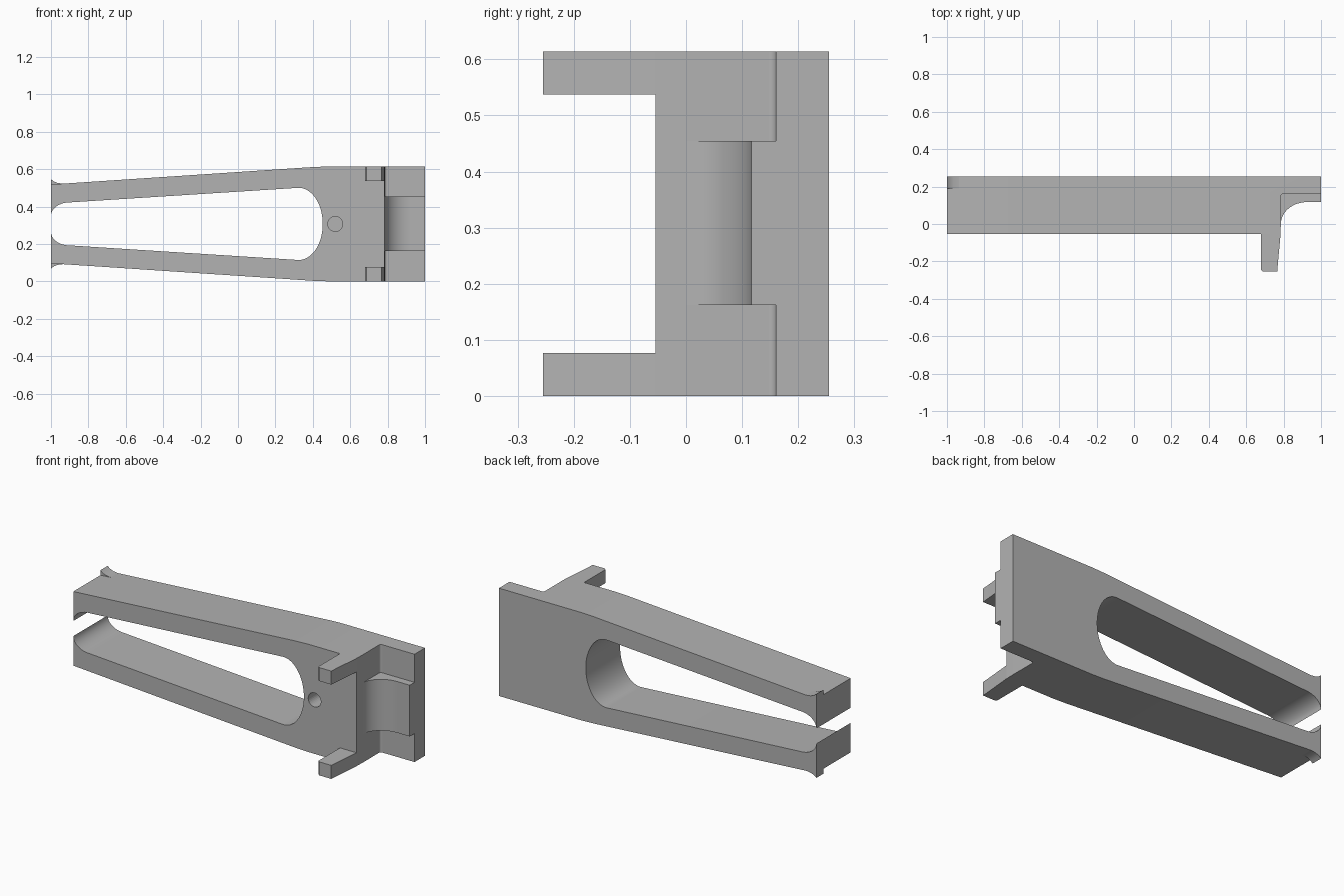
import bpy, bmesh
from math import sin, cos, pi, radians

if "Cube" in bpy.data.objects:
    bpy.data.objects.remove(bpy.data.objects["Cube"], do_unlink=True)

HEIGHT, MID = 0.614, 0.307
FRONT, BACK = -0.054, 0.255

grey = bpy.data.materials.new("plain grey")
grey.use_nodes = True
GREY = (0.45, 0.45, 0.45, 1)
grey.diffuse_color = GREY
grey.node_tree.nodes["Principled BSDF"].inputs["Base Color"].default_value = GREY


def prism(name, points, lo, hi, axis):
    """Extrude a profile along y (points are x, z) or along z (points are x, y)."""
    bm = bmesh.new()
    place = (lambda a, b: (a, lo, b)) if axis == "y" else (lambda a, b: (a, b, lo))
    face = bm.faces.new([bm.verts.new(place(a, b)) for a, b in points])
    step = (0, hi - lo, 0) if axis == "y" else (0, 0, hi - lo)
    top = bmesh.ops.extrude_face_region(bm, geom=[face])["geom"]
    bmesh.ops.translate(bm, vec=step, verts=[v for v in top if isinstance(v, bmesh.types.BMVert)])
    bmesh.ops.recalc_face_normals(bm, faces=bm.faces[:])
    mesh = bpy.data.meshes.new(name)
    bm.to_mesh(mesh)
    bm.free()
    mesh.materials.append(grey)
    obj = bpy.data.objects.new(name, mesh)
    bpy.context.collection.objects.link(obj)
    return obj


def arc(cx, cy, rx, ry, start, end, n):
    angles = [radians(start + (end - start) * i / n) for i in range(n + 1)]
    return [(cx + rx * cos(a), cy + ry * sin(a)) for a in angles]


def flip(points):
    return [(x, HEIGHT - z) for x, z in points]


def cut(target, cutter):
    mod = target.modifiers.new(cutter.name, "BOOLEAN")
    mod.operation, mod.solver, mod.object = "DIFFERENCE", "EXACT", cutter
    cutter.hide_render = True
    cutter.hide_set(True)
    cutter.display_type = "WIRE"


def smooth(obj):
    bpy.ops.object.select_all(action="DESELECT")
    obj.select_set(True)
    bpy.context.view_layer.objects.active = obj
    bpy.ops.object.shade_smooth_by_angle(angle=radians(30))


# Forked body: upper outline, then its mirror image below
outer = [(1, HEIGHT), (0.48, HEIGHT), (0.40, 0.611), (-1, 0.518)]
mouth = arc(-0.9, 0.35, 0.1, 0.072, 180, 90, 10)
slot_end = arc(0.325, MID, 0.128, 0.193, 94, 0, 16)
upper = outer + mouth + slot_end
body = prism("forked_body", upper + flip(upper)[-2::-1], FRONT, BACK, "y")

# Step at the wide end, with a small inner round
notch = [(0.78, -0.2), (0.785, 0), (0.785, 0.148)]
notch += arc(0.797, 0.148, 0.012, 0.012, 165, 90, 5) + [(1.2, 0.16), (1.2, -0.2)]
cut(body, prism("notch_cutter", notch, -0.1, 0.8, "z"))

# Blind pin hole in the front
hole = arc(0.52, MID, 0.04, 0.04, 0, 360, 32)[:-1]
cut(body, prism("hole_cutter", hole, FRONT - 0.1, FRONT + 0.1, "y"))
smooth(body)

# Bake the cuts so that the body stands alone
bpy.context.view_layer.objects.active = body
for mod in [m for m in body.modifiers if m.type == "BOOLEAN"]:
    cutter = mod.object
    bpy.ops.object.modifier_apply(modifier=mod.name)
    bpy.data.objects.remove(cutter, do_unlink=True)

# Hollow-curved rib in the middle of the step
curve = arc(0.925, 0, 0.14, 0.117, 180, 90, 14)
smooth(prism("curved_rib", curve + [(1, 0.117), (1, 0.16), (0.78, 0.165), (0.78, 0)],
             0.162, 0.454, "z"))

# Two prongs pointing forward
prong = [(0.68, FRONT), (0.68, -0.245), (0.688, -0.255), (0.766, -0.255),
         (0.769, -0.215), (0.7838, FRONT)]
prism("lower_prong", prong, 0, 0.077, "z")
prism("upper_prong", prong, HEIGHT - 0.077, HEIGHT, "z")

# Small flared lips at the back of the arm tips
lip = [(-1, 0.518), (-1, 0.546), (-0.985, 0.534), (-0.965, 0.526), (-0.935, 0.5223)]
smooth(prism("upper_lip", lip, 0.19, BACK, "y"))
smooth(prism("lower_lip", flip(lip), 0.19, BACK, "y"))
